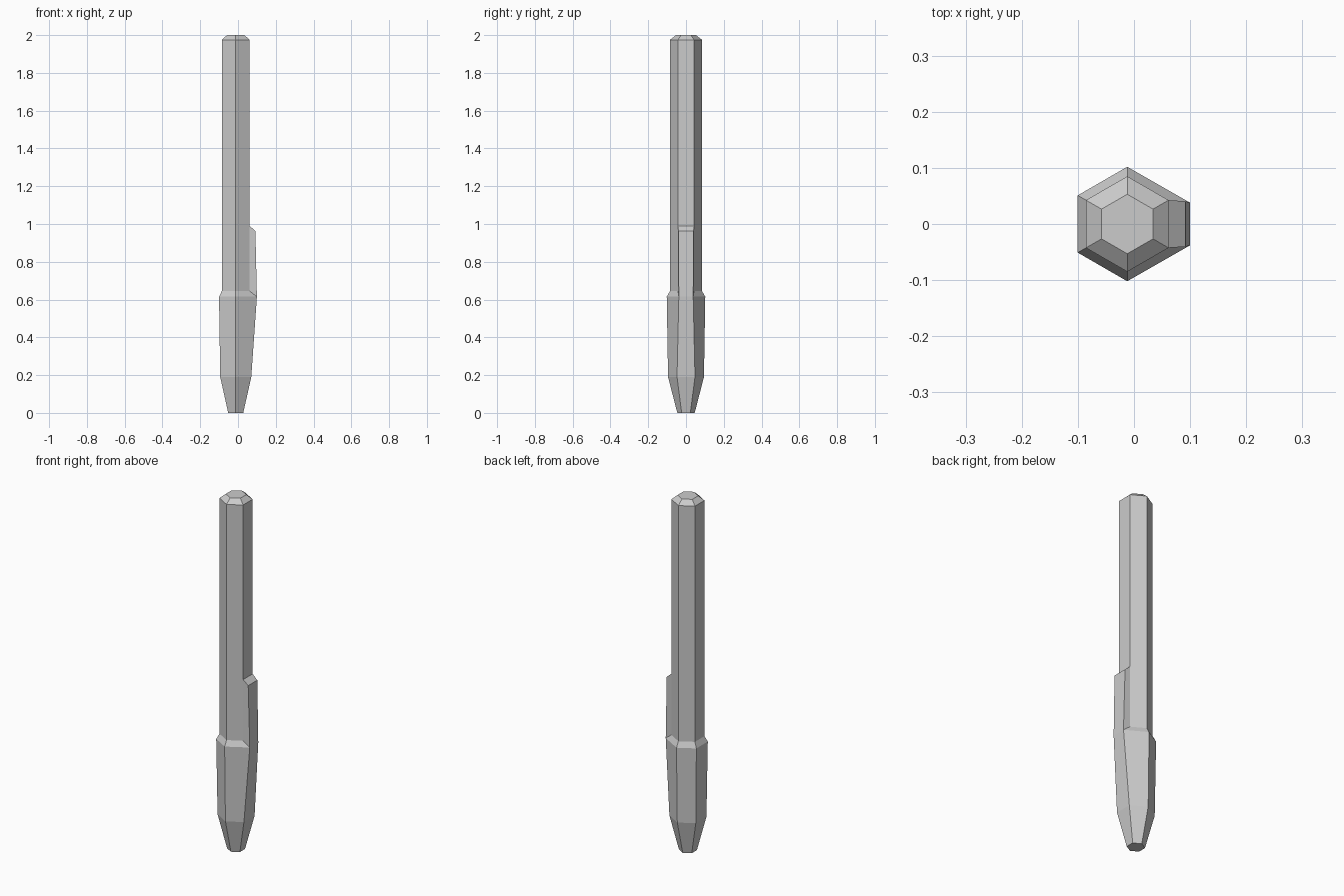
import bpy, bmesh, math

if "Cube" in bpy.data.objects:
    bpy.data.objects.remove(bpy.data.objects["Cube"])

CX = -0.012  # axis of the hexagonal barrel


def make_object(name, bm):
    bmesh.ops.recalc_face_normals(bm, faces=bm.faces)
    mesh = bpy.data.meshes.new(name)
    bm.to_mesh(mesh)
    bm.free()
    obj = bpy.data.objects.new(name, mesh)
    bpy.context.collection.objects.link(obj)
    return obj


def bridge(bm, a, b, skip=()):
    n = len(a)
    for i in range(n):
        if i not in skip:
            bm.faces.new((a[i], a[(i + 1) % n], b[(i + 1) % n], b[i]))


def hex_ring(bm, r, z):
    # side 0 spans -30 to 30 degrees, facing +x
    angles = [math.radians(60 * i - 30) for i in range(6)]
    return [bm.verts.new((CX + r * math.cos(a), r * math.sin(a), z)) for a in angles]


# Barrel: nib end, grip collar, shaft and bevelled end (radius, height)
profile = [(0.046, 0), (0.095, 0.19), (0.102, 0.615),
           (0.085, 0.645), (0.085, 1.975), (0.053, 2.0)]
bm = bmesh.new()
rings = [hex_ring(bm, r, z) for r, z in profile]
# Collar is pulled out on the +x side to meet the clip
for v, s in zip(rings[2][:2], (-1, 1)):
    v.co.x, v.co.y = 0.1, s * 0.038
for k, (a, b) in enumerate(zip(rings, rings[1:])):
    bridge(bm, a, b, skip=(0,) if k == 2 else ())
bm.faces.new(rings[0])
bm.faces.new(rings[-1])
make_object("barrel", bm)

# Clip: side profile rising from the collar (x, z, half width)
shaft_x = CX + 0.085 * math.cos(math.radians(30))
clip = [(shaft_x, 0.645, 0.0425), (0.1, 0.615, 0.038),
        (0.092, 0.963, 0.0405), (shaft_x, 0.99, 0.0425)]
bm = bmesh.new()
sides = [[bm.verts.new((x, s * w, z)) for x, z, w in clip] for s in (-1, 1)]
bridge(bm, *sides, skip=(0, 3))  # open where it joins collar and shaft
for side in sides:
    bm.faces.new(side)
make_object("clip", bm)
